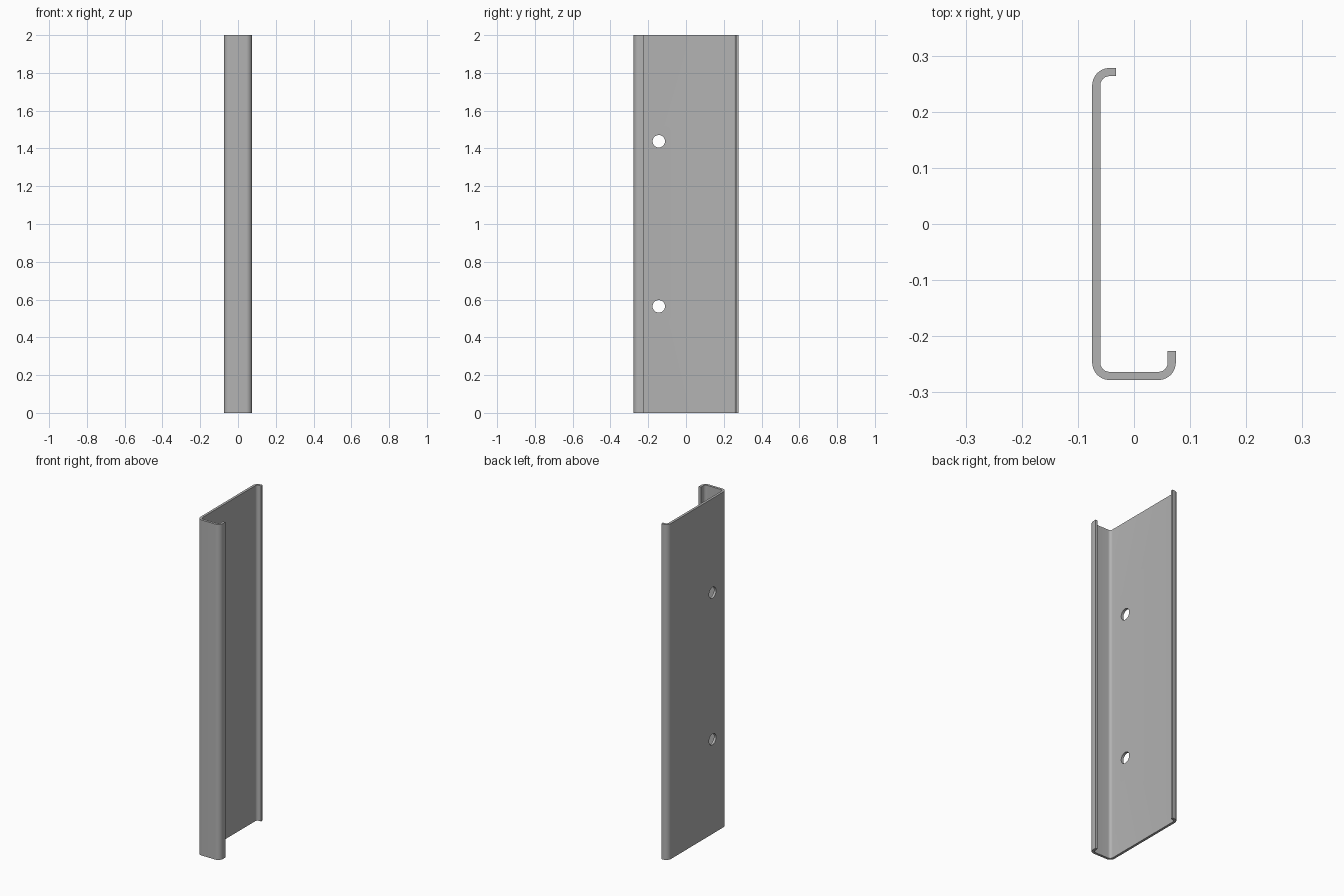
import bpy, bmesh
from math import radians, cos, sin

if "Cube" in bpy.data.objects:
    bpy.data.objects.remove(bpy.data.objects["Cube"])

HEIGHT, THICK, BEND = 2.0, 0.0145, 0.031
HALF_X, HALF_Y = 0.0745, 0.278
LIP_FRONT_Y, LIP_BACK_X = -0.226, -0.032
HOLE_Y, HOLE_R, HOLE_HEIGHTS = -0.144, 0.033, (0.564, 1.438)
STEPS = 10

steel = bpy.data.materials.new("grey steel")
steel.use_nodes = True
grey = (0.45, 0.45, 0.45, 1)
steel.diffuse_color = grey
steel.node_tree.nodes["Principled BSDF"].inputs["Base Color"].default_value = grey


def outline(r):
    """One side of the bent sheet, with bend radius r, from front lip to back lip."""
    cx, cy = HALF_X - BEND, HALF_Y - BEND
    pts = [(cx + r, LIP_FRONT_Y)]
    for x, y, start in ((cx, -cy, 0), (-cx, -cy, -90), (-cx, cy, -180)):
        for i in range(STEPS + 1):
            a = radians(start - 90 * i / STEPS)
            pts.append((x + r * cos(a), y + r * sin(a)))
    pts.append((LIP_BACK_X, cy + r))
    return pts


# Bent sheet channel: closed profile extruded upwards
bm = bmesh.new()
profile = outline(BEND) + outline(BEND - THICK)[::-1]
base = bm.faces.new([bm.verts.new((x, y, 0)) for x, y in profile])
top = bmesh.ops.extrude_face_region(bm, geom=[base], use_keep_orig=True)["geom"]
bmesh.ops.translate(bm, vec=(0, 0, HEIGHT),
                    verts=[v for v in top if isinstance(v, bmesh.types.BMVert)])
bmesh.ops.recalc_face_normals(bm, faces=bm.faces)
mesh = bpy.data.meshes.new("channel")
bm.to_mesh(mesh)
bm.free()
channel = bpy.data.objects.new("channel", mesh)
bpy.context.collection.objects.link(channel)
mesh.materials.append(steel)

# Mounting holes through the web
for z in HOLE_HEIGHTS:
    bpy.ops.mesh.primitive_cylinder_add(vertices=32, radius=HOLE_R, depth=0.08,
                                        location=(-HALF_X, HOLE_Y, z),
                                        rotation=(0, radians(90), 0))
    cutter = bpy.context.object
    cutter.name = "hole_cutter"
    cutter.hide_render = True
    cutter.data.materials.append(steel)
    cut = channel.modifiers.new("hole", "BOOLEAN")
    cut.operation, cut.solver, cut.object = "DIFFERENCE", "EXACT", cutter
    bpy.context.view_layer.objects.active = channel
    bpy.ops.object.modifier_apply(modifier=cut.name)
    bpy.data.objects.remove(cutter)

# Smooth bends with crisp sheet edges
bpy.ops.object.select_all(action="DESELECT")
channel.select_set(True)
bpy.context.view_layer.objects.active = channel
bpy.ops.object.shade_smooth_by_angle(angle=radians(30))
